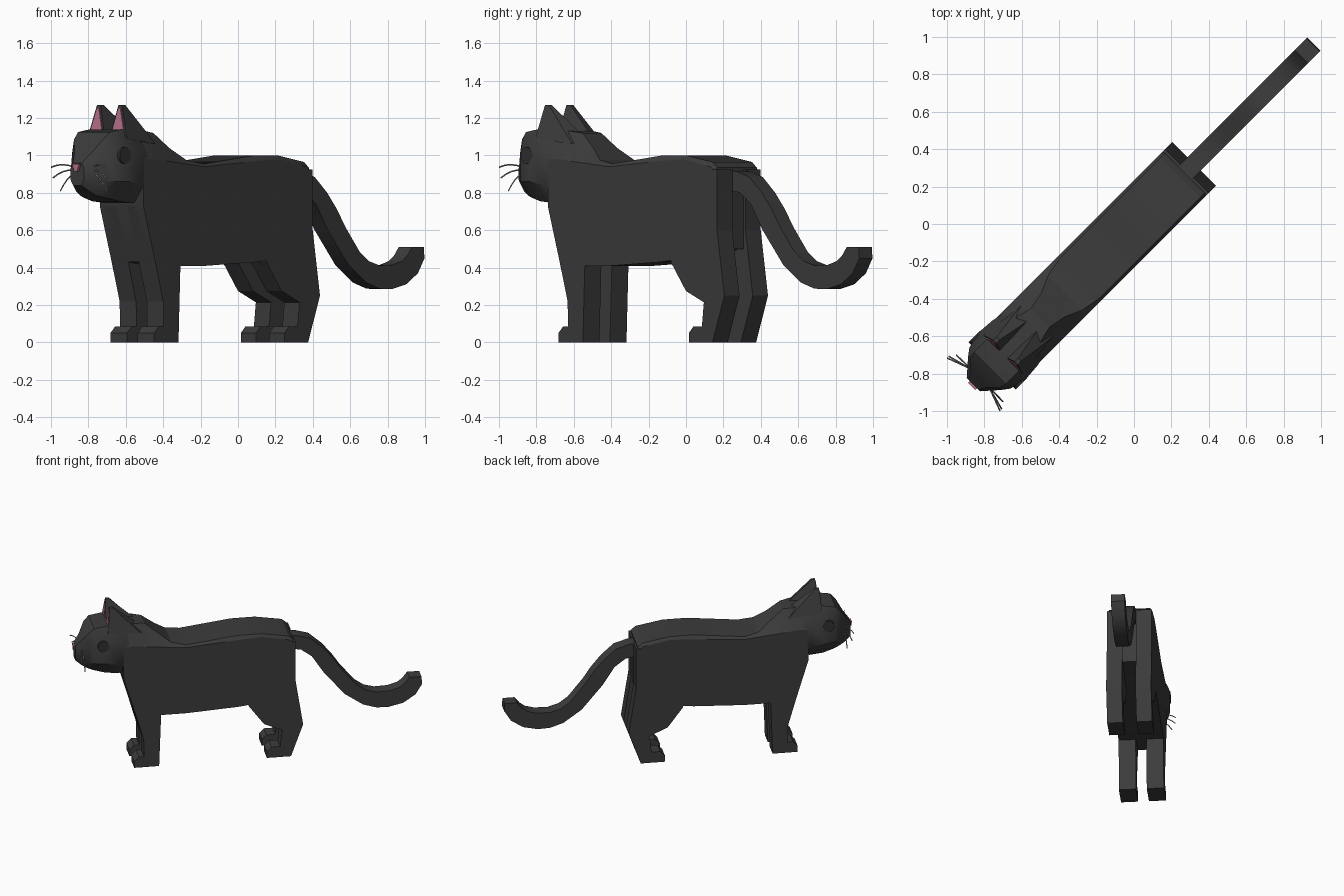
import bpy, bmesh, math
from mathutils import Vector

R = math.sqrt(0.5)


def P(u, v, z):
    """Cat space (u = nose to tail, v = sideways) turned 45 degrees into the world."""
    return Vector(((u + v) * R, (u - v) * R, z))


def material(name, rgb):
    m = bpy.data.materials.new(name)
    m.diffuse_color = (*rgb, 1)
    return m


FUR = material("dark fur", (0.045, 0.045, 0.045))
EYE = material("eye black", (0.03, 0.03, 0.03))
PINK = material("soft pink", (0.50, 0.17, 0.27))
GREY = material("whisker grey", (0.28, 0.28, 0.28))


def finish(name, bm, mat, smooth=None):
    bmesh.ops.recalc_face_normals(bm, faces=bm.faces[:])
    me = bpy.data.meshes.new(name)
    bm.to_mesh(me)
    bm.free()
    me.materials.append(mat)
    ob = bpy.data.objects.new(name, me)
    bpy.context.collection.objects.link(ob)
    if smooth:
        bpy.ops.object.select_all(action='DESELECT')
        ob.select_set(True)
        bpy.context.view_layer.objects.active = ob
        bpy.ops.object.shade_smooth_by_angle(angle=math.radians(smooth))
    return ob


def loft(name, rings, mat, smooth=None):
    """Skin a list of closed rings of (u, v, z) points and cap both ends."""
    bm = bmesh.new()
    vs = [[bm.verts.new(P(*p)) for p in ring] for ring in rings]
    n = len(vs[0])
    for a, b in zip(vs, vs[1:]):
        for i in range(n):
            j = (i + 1) % n
            bm.faces.new((a[i], a[j], b[j], b[i]))
    bm.faces.new(vs[0])
    bm.faces.new(vs[-1])
    return finish(name, bm, mat, smooth)


def prism(name, outline, v0, v1, mat, smooth=None):
    """Side outline of (u, z) points, extruded sideways."""
    return loft(name, [[(u, v, z) for u, z in outline] for v in (v0, v1)], mat, smooth)


def mirrored(half):
    """Half ring of (v, z) from bottom to top, completed on the other side."""
    return half + [(-v, z) for v, z in reversed(half)]


# Trunk and neck: u, belly z, side edge z, top z, top half width
trunk = [(-0.88, 0.73, 0.98, 1.13, 0.10), (-0.79, 0.43, 0.98, 1.13, 0.09),
         (-0.71, 0.42, 0.97, 1.12, 0.07), (-0.61, 0.41, 0.96, 1.04, 0.09),
         (-0.52, 0.41, 0.95, 0.975, 0.13), (-0.41, 0.41, 0.94, 0.955, 0.15),
         (-0.03, 0.43, 0.97, 1.0, 0.15), (0.15, 0.45, 0.98, 1.0, 0.15),
         (0.35, 0.50, 0.94, 0.965, 0.15), (0.385, 0.50, 0.91, 0.935, 0.15)]
loft("trunk", [[(u, v, z) for v, z in mirrored([(0.165, zb), (0.165, zs), (w, zt)])]
               for u, zb, zs, zt, w in trunk], FUR, 25)

# Head: u, jaw half width, jaw z, cheek half width, cheek z, temple z, crown half width, crown z
head = [(-0.80, 0.10, 0.78, 0.15, 0.86, 0.98, 0.09, 1.10),
        (-0.90, 0.10, 0.745, 0.170, 0.84, 1.02, 0.11, 1.135),
        (-1.00, 0.10, 0.755, 0.178, 0.86, 1.03, 0.12, 1.14),
        (-1.09, 0.08, 0.775, 0.155, 0.86, 1.04, 0.12, 1.125),
        (-1.13, 0.06, 0.785, 0.125, 0.86, 1.01, 0.11, 1.085),
        (-1.175, 0.05, 0.81, 0.085, 0.86, 0.955, 0.06, 1.01),
        (-1.215, 0.03, 0.84, 0.050, 0.87, 0.93, 0.035, 0.96)]
loft("head", [[(u, v, z) for v, z in mirrored([(wj, zj), (w, z1), (w, z2), (wt, zt)])]
              for u, wj, zj, w, z1, z2, wt, zt in head], FUR, 35)

# Nose
loft("nose", [[(u, 0.028, 0.955), (u, -0.028, 0.955), (u, -0.01, 0.915), (u, 0.01, 0.915)]
              for u in (-1.205, -1.228)], PINK)

# Tail
prism("tail", [(0.35, 0.92), (0.43, 0.915), (0.53, 0.885), (0.625, 0.80), (0.70, 0.71),
               (0.76, 0.62), (0.87, 0.485), (0.94, 0.435), (1.02, 0.412), (1.12, 0.415),
               (1.19, 0.435), (1.23, 0.465), (1.265, 0.51), (1.355, 0.51), (1.36, 0.45),
               (1.31, 0.37), (1.22, 0.31), (1.11, 0.285), (1.02, 0.288), (0.92, 0.32),
               (0.785, 0.415), (0.63, 0.60), (0.54, 0.74), (0.46, 0.80), (0.35, 0.82)],
      -0.05, 0.05, FUR, 30)

front_leg = [(-0.88, 0.73), (-0.79, 0.43), (-0.73, 0.22), (-0.727, 0.085), (-0.765, 0.085),
             (-0.80, 0.05), (-0.80, 0), (-0.615, 0), (-0.60, 0.42), (-0.60, 0.70)]
hind_leg = [(0.05, 0.43), (0.165, 0.275), (0.30, 0.215), (0.285, 0.085), (0.22, 0.085),
            (0.186, 0.05), (0.186, 0), (0.365, 0), (0.455, 0.25), (0.40, 0.60),
            (0.40, 0.925), (0.30, 0.93), (0.05, 0.80)]

for side, s in (("right", 1), ("left", -1)):
    # Legs
    prism("front_leg_" + side, front_leg, s * 0.04, s * 0.165, FUR)
    prism("hind_leg_" + side, hind_leg, s * 0.05, s * 0.165, FUR)

    # Ear with pink inner plate
    loft("ear_" + side, [
        [(-0.99, s * 0.015, 1.09), (-0.99, s * 0.15, 1.09),
         (-0.74, s * 0.12, 1.06), (-0.74, s * 0.03, 1.10)],
        [(-0.972, s * 0.068, 1.27), (-0.972, s * 0.094, 1.27),
         (-0.945, s * 0.092, 1.27), (-0.945, s * 0.070, 1.27)]], FUR)
    loft("inner_ear_" + side, [
        [(-0.985 - d, s * 0.042, 1.14), (-0.985 - d, s * 0.122, 1.14),
         (-0.974 - d, s * 0.088, 1.25), (-0.974 - d, s * 0.074, 1.25)]
        for d in (0.0, 0.004)], PINK)

    # Eye disc on the side of the head
    loft("eye_" + side, [[(-1.03 + 0.042 * math.cos(a), s * v, 1.0 + 0.045 * math.sin(a))
                          for a in (i * math.tau / 16 for i in range(16))]
                         for v in (0.15, 0.178)], EYE)

    # Whiskers
    for i, (z0, z1, u1, v1) in enumerate([(0.935, 0.937, -1.213, 0.20),
                                          (0.92, 0.88, -1.20, 0.20),
                                          (0.905, 0.81, -1.167, 0.177)]):
        cu = bpy.data.curves.new("whisker", 'CURVE')
        cu.dimensions = '3D'
        cu.bevel_depth = 0.004
        cu.bevel_resolution = 0
        cu.use_fill_caps = True
        sp = cu.splines.new('POLY')
        sp.points.add(4)
        for k, pt in enumerate(sp.points):
            t = k / 4
            pt.co = (*P(-1.165 + (u1 + 1.165) * t, s * (0.07 + (v1 - 0.07) * t),
                        z0 + (z1 - z0) * t + 0.06 * t * (1 - t)), 1)
        cu.materials.append(GREY)
        bpy.context.collection.objects.link(
            bpy.data.objects.new("whisker_%s_%d" % (side, i + 1), cu))
